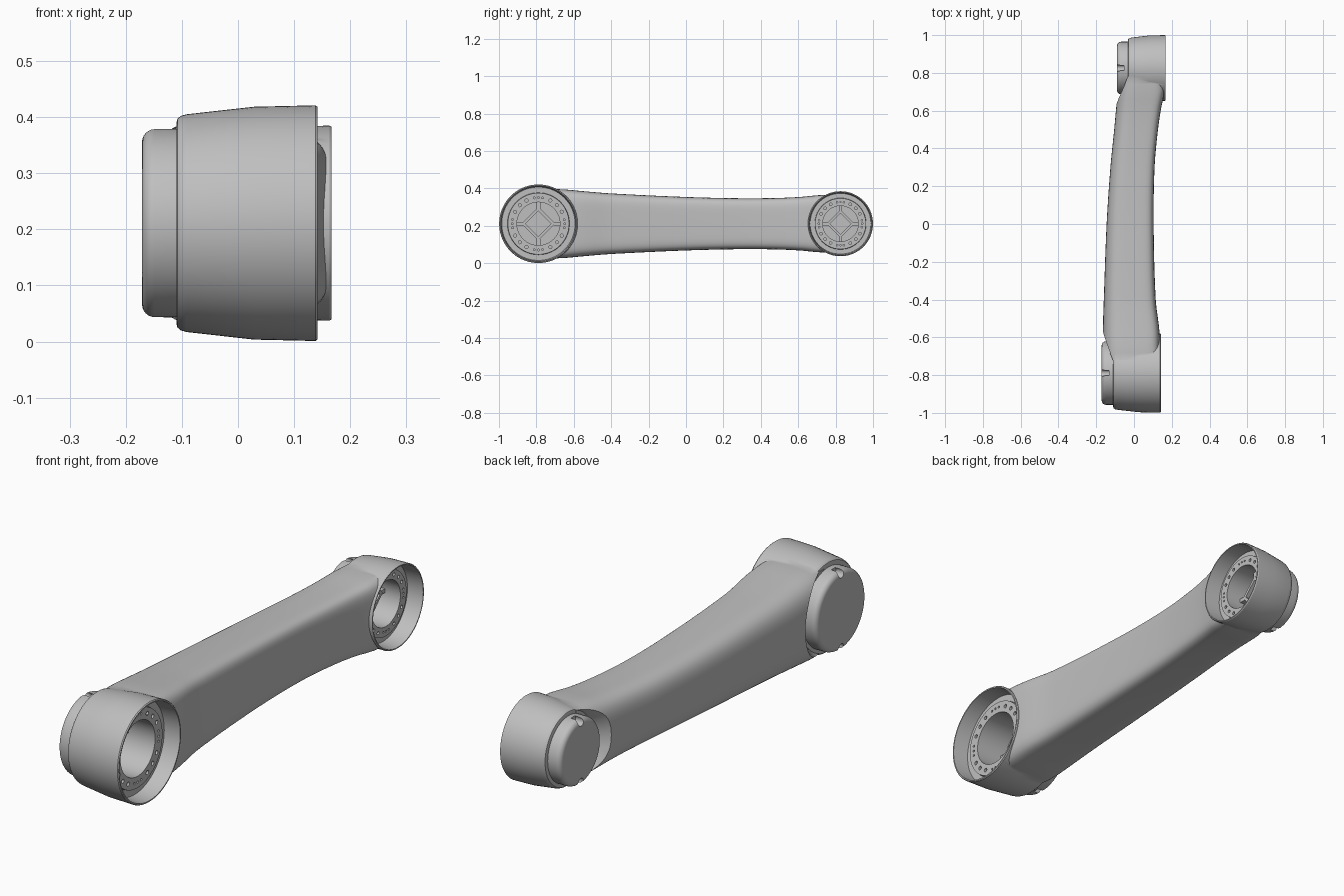
import bpy, bmesh, math
from mathutils import Vector, Matrix

if "Cube" in bpy.data.objects:
    bpy.data.objects.remove(bpy.data.objects["Cube"])

ZC = 0.211
metal = bpy.data.materials.new("plain grey")
metal.diffuse_color = (0.52, 0.52, 0.52, 1)
metal.use_nodes = True
metal.node_tree.nodes["Principled BSDF"].inputs["Base Color"].default_value = metal.diffuse_color


def finish(name, bm):
    bmesh.ops.recalc_face_normals(bm, faces=bm.faces)
    me = bpy.data.meshes.new(name)
    bm.to_mesh(me)
    bm.free()
    me.materials.append(metal)
    ob = bpy.data.objects.new(name, me)
    bpy.context.collection.objects.link(ob)
    return ob


def lathe(name, yc, profile, seg=72):
    """Solid of revolution about x; profile holds (x, radius), flat ends."""
    bm = bmesh.new()
    rings = [[bm.verts.new((x, yc + r * math.cos(a), ZC + r * math.sin(a)))
              for a in (2 * math.pi * i / seg for i in range(seg))] for x, r in profile]
    for a, b in zip(rings, rings[1:]):
        for i in range(seg):
            j = (i + 1) % seg
            bm.faces.new((a[i], a[j], b[j], b[i]))
    bm.faces.new(rings[0])
    bm.faces.new(rings[-1])
    return finish(name, bm)


def pegs(name, yc, items):
    """Set of short x-aligned cylinders: (x, pitch radius, angle, radius, length)."""
    bm = bmesh.new()
    for x, pr, a, r, length in items:
        m = Matrix.Translation((x, yc + pr * math.cos(a), ZC + pr * math.sin(a)))
        bmesh.ops.create_cone(bm, cap_ends=True, segments=12, radius1=r, radius2=r,
                              depth=length, matrix=m @ Matrix.Rotation(math.pi / 2, 4, 'Y'))
    return finish(name, bm)


def boolean(ob, other, op):
    m = ob.modifiers.new(op, 'BOOLEAN')
    m.object, m.operation, m.solver = other, op, 'EXACT'
    bpy.context.view_layer.objects.active = ob
    bpy.ops.object.modifier_apply(modifier=m.name)
    bpy.data.objects.remove(other)


def smooth(ob, angle=32):
    bpy.ops.object.select_all(action='DESELECT')
    ob.select_set(True)
    bpy.context.view_layer.objects.active = ob
    bpy.ops.object.shade_smooth_by_angle(angle=math.radians(angle))


# Arm: lofted rounded sections (y, back x, front x, half height)
KEYS = [(-.76, -.16, .137, .185), (-.66, -.165, .137, .184), (-.56, -.165, .134, .175),
        (-.4, -.16, .115, .162), (0, -.145, .104, .143), (.3, -.125, .109, .136),
        (.5, -.105, .127, .138), (.62, -.094, .145, .144), (.7, -.086, .162, .152),
        (.78, -.076, .162, .155)]


def section(y):
    def slope(i):
        a, b = KEYS[max(i - 1, 0)], KEYS[min(i + 1, len(KEYS) - 1)]
        return [(q - p) / (b[0] - a[0]) for p, q in zip(a[1:], b[1:])]
    k = max(i for i in range(len(KEYS) - 1) if KEYS[i][0] <= y + 1e-6)
    a, b = KEYS[k], KEYS[k + 1]
    d = b[0] - a[0]
    t = (y - a[0]) / d
    return [p * (2*t**3 - 3*t**2 + 1) + q * (3*t**2 - 2*t**3)
            + d * (s * (t**3 - 2*t**2 + t) + e * (t**3 - t**2))
            for p, q, s, e in zip(a[1:], b[1:], slope(k), slope(k + 1))]


def make_arm():
    bm = bmesh.new()
    rows, n = [], 56
    for i in range(41):
        y = -.76 + 1.54 * i / 40
        x0, x1, h = section(y)
        row = []
        for j in range(n):
            a = 2 * math.pi * (j + .5) / n
            c, s = math.cos(a), math.sin(a)
            e = 2 / (6 if c > 0 else 3.5)      # squarer on the open side
            row.append(bm.verts.new(((x0 + x1) / 2 + (x1 - x0) / 2 * math.copysign(abs(c)**e, c),
                                     y, ZC + h * math.copysign(abs(s)**e, s))))
        rows.append(row)
    for a, b in zip(rows, rows[1:]):
        for j in range(n):
            k = (j + 1) % n
            bm.faces.new((a[j], a[k], b[k], b[j]))
    bm.faces.new(rows[0])
    bm.faces.new(rows[-1])
    return finish("arm_shell", bm)


# Joints: name, centre y, scale, mouth x, back x, cap end x
JOINTS = [("large", -.789, 1.0, .142, -.11, -.171), ("small", .826, .828, .167, -.032, -.09)]
arm = make_arm()

# Hub barrels joined onto the arm
for name, yc, s, x1, x0, xc in JOINTS:
    w = x1 - x0
    boolean(arm, lathe("barrel", yc, [
        (x1, .207 * s), (x1 - .004, .21 * s), (x0 + .55 * w, .2075 * s), (x0 + .018, .194 * s),
        (x0 + .008, .191 * s), (x0 + .002, .186 * s), (x0, .178 * s)]), 'UNION')

for name, yc, s, x1, x0, xc in JOINTS:
    # Flared clearance around the cap
    boolean(arm, lathe("clearance", yc, [
        (x0 - .001, .183 * s), (x0 - .012, .19 * s), (xc, .236 * s), (xc - .03, .25 * s)]),
        'DIFFERENCE')
    # Stepped bore with raised bolt flange
    xf, floor = x1 - .056, x0 + .045
    boolean(arm, lathe("bore", yc, [
        (x1 + .1, .203 * s), (x1, .202 * s), (xf - .014, .196 * s), (xf - .014, .166 * s),
        (xf, .164 * s), (xf, .115 * s), (floor, .115 * s)]), 'DIFFERENCE')
    # Bolt holes: large between the quarters, three small at each quarter
    holes = []
    for q in range(4):
        base = q * math.pi / 2
        holes += [(xf, .14 * s, base + math.radians(d), .0085 * s, .024) for d in (27, 45, 63)]
        holes += [(xf, .14 * s, base + math.radians(d), .005 * s, .024) for d in (-9, 0, 9)]
    boolean(arm, pegs("bolt_holes", yc, holes), 'DIFFERENCE')
smooth(arm)

for name, yc, s, x1, x0, xc in JOINTS:
    # Rounded end cap with a notch at top and bottom
    r = .168 * s
    prof = [(x0 + .01, r)] + [
        (xc + .022 * (1 - math.sin(a)), r - .022 * (1 - math.cos(a)))
        for a in (math.pi / 2 * i / 6 for i in range(7))]
    cap = lathe(name + "_end_cap", yc, prof)
    boolean(cap, pegs("notches", yc, [(xc + .015, r - .012, a, .018, .046)
                                      for a in (math.pi / 2, -math.pi / 2)]), 'DIFFERENCE')
    smooth(cap)

    # Diamond frame with four spokes inside the bore
    floor = x0 + .045
    bm = bmesh.new()
    loops = []
    for x, rad in ((floor - .005, .09), (floor + .03, .09), (floor + .03, .068), (floor - .005, .068)):
        loops.append([bm.verts.new((x, yc + rad * s * math.cos(a), ZC + rad * s * math.sin(a)))
                      for a in (math.pi / 2 * i for i in range(4))])
    for a, b in zip(loops, loops[1:] + loops[:1]):
        for i in range(4):
            j = (i + 1) % 4
            bm.faces.new((a[i], a[j], b[j], b[i]))
    for q in range(4):
        m = (Matrix.Translation((floor + .011, yc, ZC)) @ Matrix.Rotation(q * math.pi / 2, 4, 'X')
             @ Matrix.Translation((0, .1 * s, 0)) @ Matrix.Diagonal((.032, .036 * s, .02 * s, 1)))
        bmesh.ops.create_cube(bm, size=1, matrix=m)
    finish(name + "_diamond_frame", bm)
